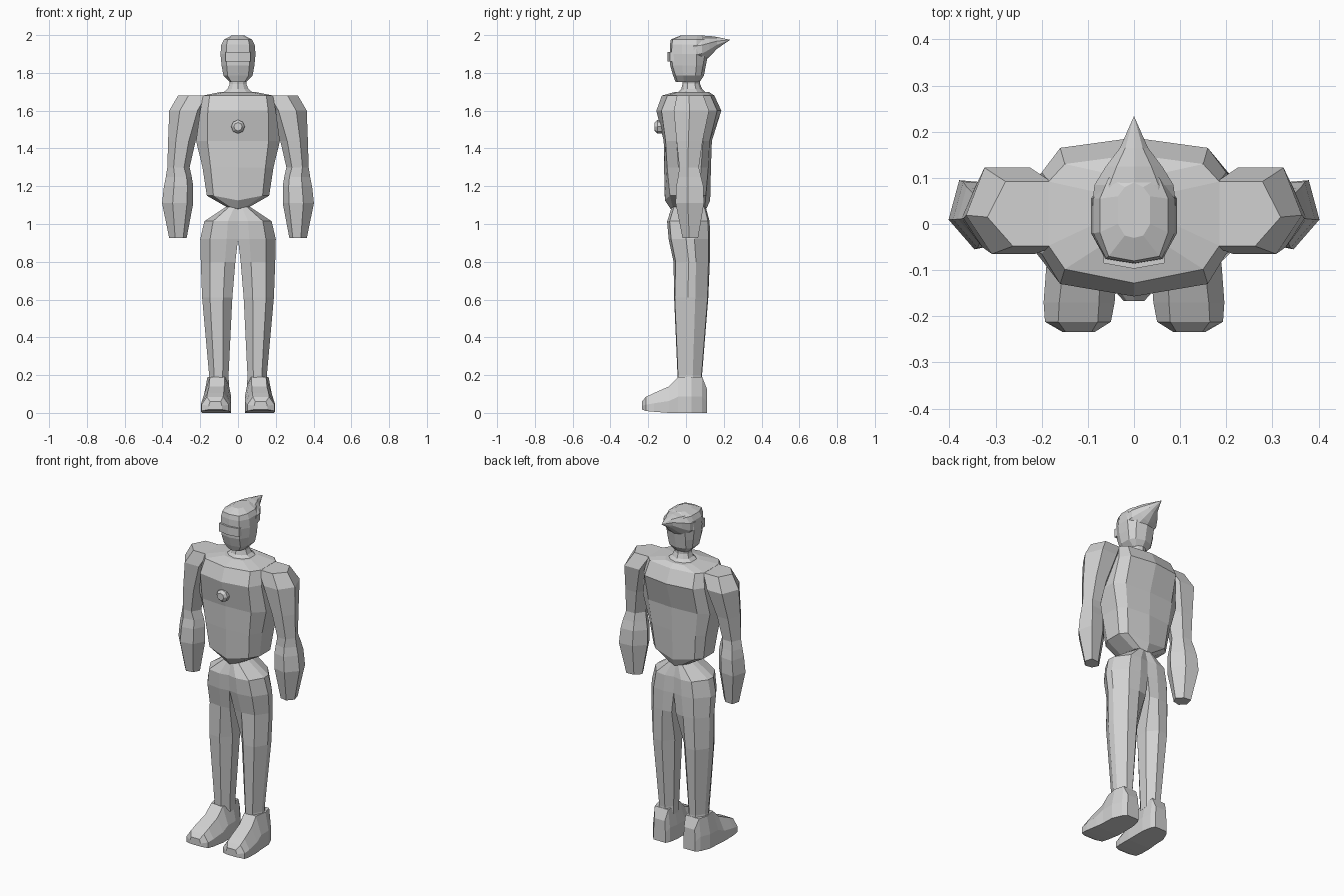
import bpy, bmesh, math

grey = bpy.data.materials.new("plain_grey")
grey.diffuse_color = (0.64, 0.64, 0.64, 1)


def loft(name, rings, tip=None):
    """Skin a list of equal-sized point rings, closing both ends."""
    bm = bmesh.new()
    rows = [[bm.verts.new(p) for p in r] for r in rings]
    n = len(rows[0])
    for lo, hi in zip(rows, rows[1:]):
        for i in range(n):
            j = (i + 1) % n
            bm.faces.new((lo[i], lo[j], hi[j], hi[i]))
    bm.faces.new(rows[0][::-1])
    if tip:
        t = bm.verts.new(tip)
        for i in range(n):
            bm.faces.new((rows[-1][i], rows[-1][(i + 1) % n], t))
    else:
        bm.faces.new(rows[-1])
    bmesh.ops.recalc_face_normals(bm, faces=bm.faces)
    me = bpy.data.meshes.new(name)
    bm.to_mesh(me)
    bm.free()
    me.materials.append(grey)
    ob = bpy.data.objects.new(name, me)
    bpy.context.collection.objects.link(ob)
    return ob


def pair(name, rings):
    """Build a part on the +x side and its mirror image."""
    loft("left_" + name, rings)
    loft("right_" + name, [[(-x, y, z) for x, y, z in r] for r in rings])


def box_ring(shape, z, x0, x1, y0, y1):
    """Fit a unit outline into a horizontal rectangle."""
    return [(x0 + u * (x1 - x0), y0 + v * (y1 - y0), z) for u, v in shape]


def body_ring(z, a, b, f0, f1, f2, k2, k1, k0, dip=0):
    """Symmetric ten-sided section from front centre to back centre."""
    half = [(a, f1, z), (b, f2, z), (b, k2, z), (a, k1, z)]
    return ([(0, f0, z - dip)] + half + [(0, k0, z - dip)]
            + [(-x, y, h) for x, y, h in reversed(half)])


# Torso with deep chest, tapering waist and sloping shoulder deck
loft("torso", [
    body_ring(1.09, .04, .06, -.082, -.07, -.03, .07, .10, .108, .01),
    body_ring(1.15, .13, .165, -.112, -.085, -.03, .07, .105, .128, .025),
    body_ring(1.30, .145, .188, -.116, -.10, -.04, .08, .118, .132),
    body_ring(1.44, .162, .222, -.118, -.108, -.05, .09, .125, .137),
    body_ring(1.60, .16, .20, -.157, -.13, -.065, .112, .165, .187),
    body_ring(1.68, .15, .185, -.128, -.098, -.047, .092, .13, .15),
    body_ring(1.70, .06, .085, -.055, -.04, 0, .07, .11, .12),
])

# Neck
loft("neck", [body_ring(z, w * .6, w, c - d, c - d * .8, c - d * .4,
                        c + d * .4, c + d * .8, c + d)
              for z, w, c, d in [(1.69, .085, .032, .08), (1.715, .055, .03, .055),
                                 (1.74, .045, .028, .047), (1.80, .045, .028, .047)]])

# Head, from chin to crown
loft("head", [
    body_ring(1.752, .035, .045, -.055, -.045, -.01, .045, .06, .072),
    body_ring(1.785, .055, .077, -.068, -.055, -.015, .05, .08, .095),
    body_ring(1.84, .06, .087, -.084, -.072, -.02, .055, .09, .105),
    body_ring(1.90, .062, .093, -.086, -.076, -.02, .055, .10, .118),
    body_ring(1.95, .06, .088, -.085, -.075, -.02, .055, .10, .12),
    body_ring(1.977, .055, .074, -.08, -.07, -.018, .055, .10, .12),
    body_ring(1.997, .02, .035, -.03, -.025, .0, .06, .08, .09),
])

# Swept-back crest flowing from the skull and ending in a point
loft("crest", [[(w * math.cos(t), y, zc + h * math.sin(t))
                for t in (k * math.tau / 10 + math.tau / 20 for k in range(10))]
               for y, w, zc, h in [(.04, .096, 1.916, .08), (.085, .09, 1.925, .072),
                                   (.125, .064, 1.941, .055), (.165, .032, 1.959, .031)]],
     tip=(0, .234, 1.975))

# Visor band across the eyes
loft("visor", [[(x, y, z) for x, y in
                [(-.068, -.05), (-.066, -.085), (0, -.097), (.066, -.085), (.068, -.05)]]
               for z in (1.86, 1.91)])

# Round chest stud
loft("chest_stud", [[(r * math.cos(t), y, 1.515 + r * math.sin(t))
                     for t in (k * math.tau / 8 for k in range(8))]
                    for y, r in [(-.10, .028), (-.13, .036), (-.152, .036), (-.167, .022)]])

# Arms: flared glove, narrow elbow and a shoulder merged into the torso
six = [(.25, 0), (.72, 0), (1, .45), (.8, 1), (.3, 1), (0, .5)]
fist = [(.2, .1), (.66, 0), (1, .43), (.86, 1), (.35, .95), (0, .55)]
pair("arm", [box_ring(s, *r) for s, r in [
    (fist, (.925, .272, .364, -.018, .064)),
    (fist, (1.11, .237, .402, -.055, .095)),
    (fist, (1.20, .237, .392, -.052, .092)),
    (fist, (1.25, .245, .382, -.042, .08)),
    (six, (1.30, .256, .374, -.035, .068)),
    (six, (1.44, .224, .370, -.05, .088)),
    (six, (1.60, .165, .364, -.065, .122)),
    (six, (1.679, .12, .318, -.048, .092)),
]])

# Legs: square inner edge at the hips, rounded below the crotch
eight = [(0, .3), (.3, 0), (.74, .02), (1, .4), (.98, .62), (.68, .98), (.3, 1), (0, .7)]
hip = [(0, .05), (.3, 0), (.74, .06), (1, .42), (.98, .62), (.66, .96), (.3, 1), (0, .95)]
pair("leg", [box_ring(s, *r) for s, r in [
    (eight, (.15, .048, .16, -.042, .088)),
    (eight, (.20, .05, .153, -.045, .085)),
    (eight, (.61, .030, .19, -.063, .118)),
    (hip, (.80, .014, .197, -.066, .126)),
    (hip, (.92, 0, .20, -.092, .128)),
    (hip, (1.015, 0, .178, -.10, .125)),
    (hip, (1.09, 0, .065, -.075, .104)),
]])

# Boots, sectioned from a narrow block heel to a wider toe
pair("boot", [[(x0 + u * (x1 - x0), y, z0 + v * (top - z0))
               for u, v in [(0, 0), (1, 0), (1, .45), (1 - i, 1), (i, 1), (0, .45)]]
              for y, x0, x1, z0, top, i in [
                  (.11, .06, .138, 0, .13, .05), (.086, .046, .158, 0, .19, .1),
                  (.03, .036, .182, 0, .19, .14), (-.042, .036, .184, 0, .19, .24),
                  (-.09, .036, .19, 0, .14, .24), (-.17, .042, .196, .006, .105, .22),
                  (-.212, .05, .193, .01, .085, .2), (-.234, .085, .155, .018, .06, .1)]])
